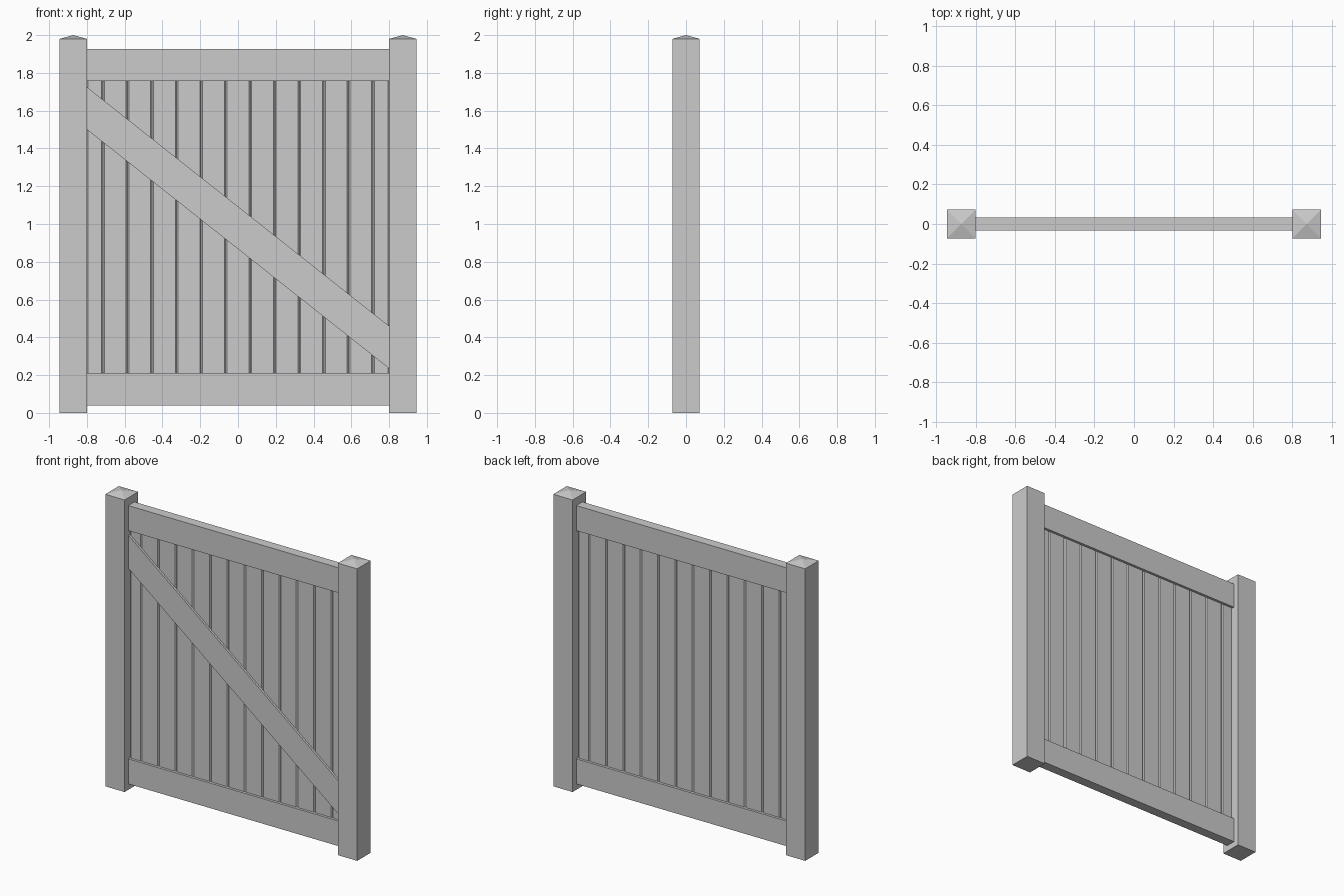
import bpy, bmesh

if "Cube" in bpy.data.objects:
    bpy.data.objects.remove(bpy.data.objects["Cube"])

POST_X, POST_R = 0.8725, 0.0725   # post centre and half width
INNER = 0.80                      # clear opening half width


def add_object(name, bm):
    bmesh.ops.recalc_face_normals(bm, faces=bm.faces)
    mesh = bpy.data.meshes.new(name)
    bm.to_mesh(mesh)
    bm.free()
    ob = bpy.data.objects.new(name, mesh)
    bpy.context.collection.objects.link(ob)
    return ob


def prism(name, outline, vec, apex=None):
    """Extrude a closed outline along vec, optionally poking the end to an apex."""
    bm = bmesh.new()
    base = bm.faces.new([bm.verts.new(p) for p in outline])
    out = bmesh.ops.extrude_face_region(bm, geom=[base], use_keep_orig=True)["geom"]
    bmesh.ops.translate(bm, vec=vec, verts=[g for g in out if isinstance(g, bmesh.types.BMVert)])
    if apex is not None:
        top = [g for g in out if isinstance(g, bmesh.types.BMFace)]
        centre = bmesh.ops.poke(bm, faces=top)["verts"]
        centre[0].co.z = apex
    return add_object(name, bm)


# Square posts with shallow pyramid tops
for side, x in (("left", -POST_X), ("right", POST_X)):
    r = POST_R
    square = [(x - r, -r, 0), (x + r, -r, 0), (x + r, r, 0), (x - r, r, 0)]
    prism(side + "_post", square, (0, 0, 1.98), apex=2.0)

# Top and bottom rails
for name, z0, z1 in (("bottom_rail", 0.04, 0.21), ("top_rail", 1.757, 1.927)):
    y = 0.033
    section = [(-INNER, -y, z0), (-INNER, y, z0), (-INNER, y, z1), (-INNER, -y, z1)]
    prism(name, section, (2 * INNER, 0, 0))

# Vertical boards with chamfered edges forming V grooves
PITCH, HALF_T, CH = 0.13, 0.016, 0.007
for i in range(13):
    cx = (i - 6) * PITCH
    a, b = max(cx - PITCH / 2, -INNER), min(cx + PITCH / 2, INNER)
    t = HALF_T
    profile = [(a + CH, -t), (b - CH, -t), (b, -t + CH), (b, t - CH),
               (b - CH, t), (a + CH, t), (a, t - CH), (a, -t + CH)]
    prism(f"board_{i + 1}", [(px, py, 0.19) for px, py in profile], (0, 0, 1.59))

# Diagonal brace on the front, cut flush against the posts
y0 = -0.031
brace = [(-INNER, y0, 1.50), (INNER, y0, 0.235), (INNER, y0, 0.46), (-INNER, y0, 1.725)]
prism("diagonal_brace", brace, (0, 0.016, 0))
